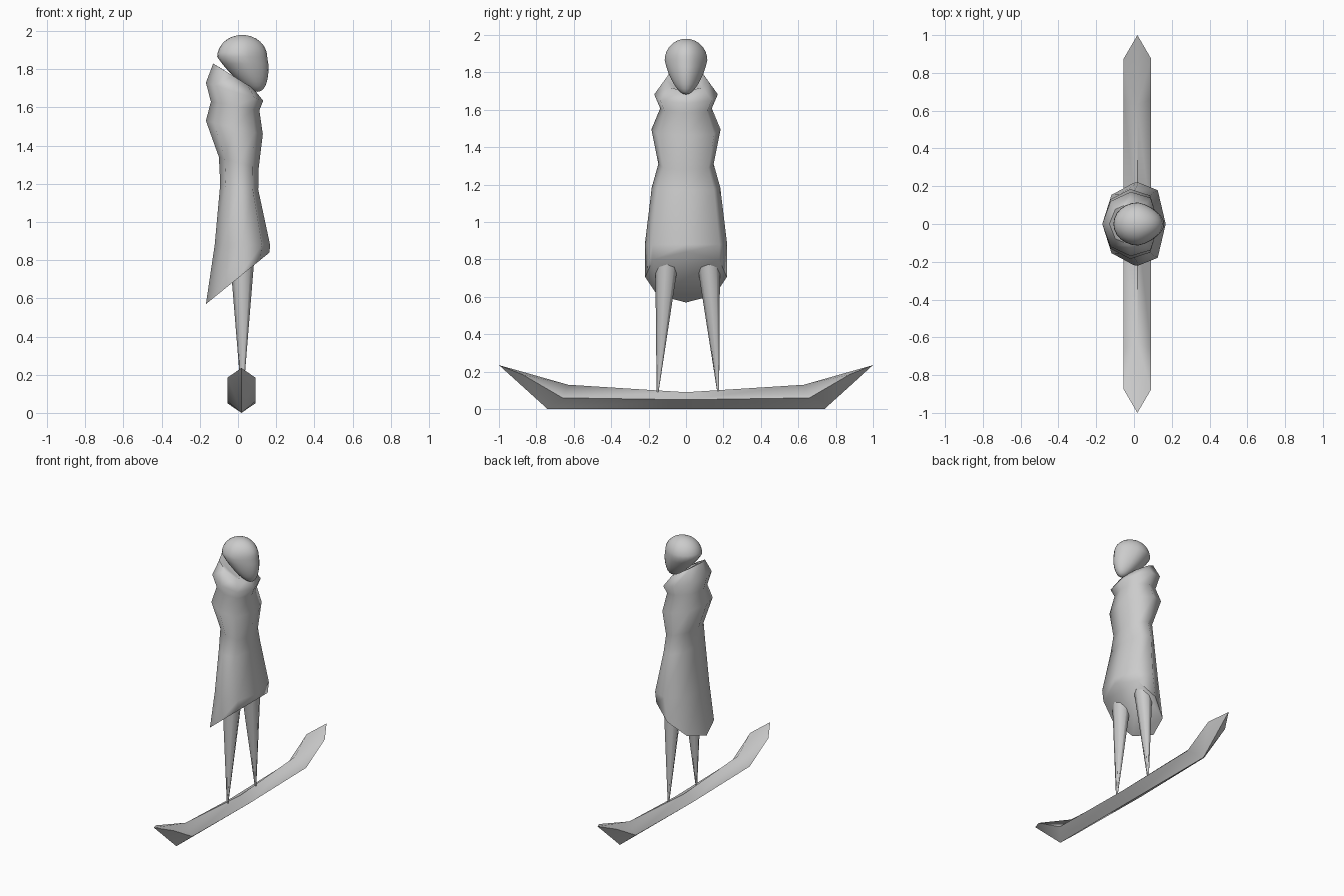
import bpy, bmesh, math
from mathutils import Vector

if "Cube" in bpy.data.objects:
    bpy.data.objects.remove(bpy.data.objects["Cube"])


def finish(bm, name, angle=60):
    bmesh.ops.remove_doubles(bm, verts=bm.verts, dist=0.0005)
    bmesh.ops.recalc_face_normals(bm, faces=bm.faces)
    mesh = bpy.data.meshes.new(name)
    bm.to_mesh(mesh)
    bm.free()
    obj = bpy.data.objects.new(name, mesh)
    bpy.context.collection.objects.link(obj)
    bpy.ops.object.select_all(action='DESELECT')
    obj.select_set(True)
    bpy.context.view_layer.objects.active = obj
    bpy.ops.object.shade_smooth_by_angle(angle=math.radians(angle))
    return obj


def loft(name, rings, angle=60):
    """Skin a list of closed point rings and cap both ends."""
    bm = bmesh.new()
    loops = [[bm.verts.new(p) for p in ring] for ring in rings]
    n = len(loops[0])
    for a, b in zip(loops, loops[1:]):
        for i in range(n):
            bm.faces.new((a[i], a[(i + 1) % n], b[(i + 1) % n], b[i]))
    bm.faces.new(loops[0])
    bm.faces.new(loops[-1])
    return finish(bm, name, angle)


# Board: diamond section, upswept pointed ends
CX, HALF = 0.018, 0.073


def board():
    bm = bmesh.new()
    # per section: y of keel, side y, side z, ridge y, ridge z
    half = [(0, 0, 0.05, 0, 0.09), (0.74, 0.66, 0.06, 0.63, 0.13)]
    sections = [tuple(-v if i in (0, 1, 3) else v for i, v in enumerate(half[1]))] + half
    loops = []
    for ky, sy, sz, ry, rz in sections:
        loops.append([bm.verts.new(p) for p in (
            (CX, ky, 0), (CX + HALF, sy, sz), (CX, ry, rz), (CX - HALF, sy, sz))])
    for a, b in zip(loops, loops[1:]):
        for i in range(4):
            j = (i + 1) % 4
            bm.faces.new((a[i], a[j], b[j], b[i]))
    for s, (keel, right, ridge, left) in ((-1, loops[0]), (1, loops[-1])):
        tip = bm.verts.new((CX, s, 0.235))
        for side, x in ((right, HALF), (left, -HALF)):
            rail = bm.verts.new((CX + x, s * 0.875, 0.185))
            bm.faces.new((keel, side, rail))
            bm.faces.new((keel, rail, tip))
            bm.faces.new((ridge, tip, rail))
            bm.faces.new((ridge, rail, side))
    finish(bm, "board", 50)


board()

# Legs: tapered spikes running from the coat to the board
for name, tip_y, top_y in (("left_leg", -0.152, -0.098), ("right_leg", 0.172, 0.115)):
    rings = []
    for z, r, y in ((0.09, 0.005, tip_y), (0.85, 0.067, top_y)):
        rings.append([(0.022 + r * math.cos(k * math.tau / 8),
                       y + r * math.sin(k * math.tau / 8), z) for k in range(8)])
    loft(name, rings)

# Coat: tilted eight-sided rings (front x, front z, back x, back z, half width)
coat = [
    (0.165, 0.84, -0.168, 0.57, 0.218),
    (0.168, 0.88, -0.122, 0.88, 0.220),
    (0.106, 1.17, -0.093, 1.20, 0.183),
    (0.108, 1.28, -0.100, 1.34, 0.148),
    (0.130, 1.46, -0.168, 1.53, 0.185),
    (0.112, 1.585, -0.142, 1.63, 0.138),
    (0.132, 1.635, -0.168, 1.73, 0.170),
    (0.080, 1.70, -0.130, 1.83, 0.110),
    (0.050, 1.70, -0.080, 1.80, 0.070),
]
rings = []
for fx, fz, bx, bz, hy in coat:
    ring = []
    for k in range(8):
        a = k * math.tau / 8
        t = (1 + math.cos(a)) / 2
        fuller = 1.15 if k in (1, 7) else 1
        ring.append((bx + (fx - bx) * t, hy * math.sin(a) * fuller, bz + (fz - bz) * t))
    rings.append(ring)
loft("coat", rings, 70)

# Head: sphere with its lower half drawn forward into a chin
bm = bmesh.new()
bmesh.ops.create_uvsphere(bm, u_segments=24, v_segments=16, radius=1)
for v in bm.verts:
    x, y, z = v.co
    drop = max(-z, 0)
    k = 1 - 0.3 * drop
    v.co = Vector((0.022 + 0.131 * x * k + 0.08 * drop,
                   0.114 * y * k * (1 - 0.2 * max(x, 0)),
                   1.865 + z * (0.115 if z > 0 else 0.183)))
finish(bm, "head", 80)
